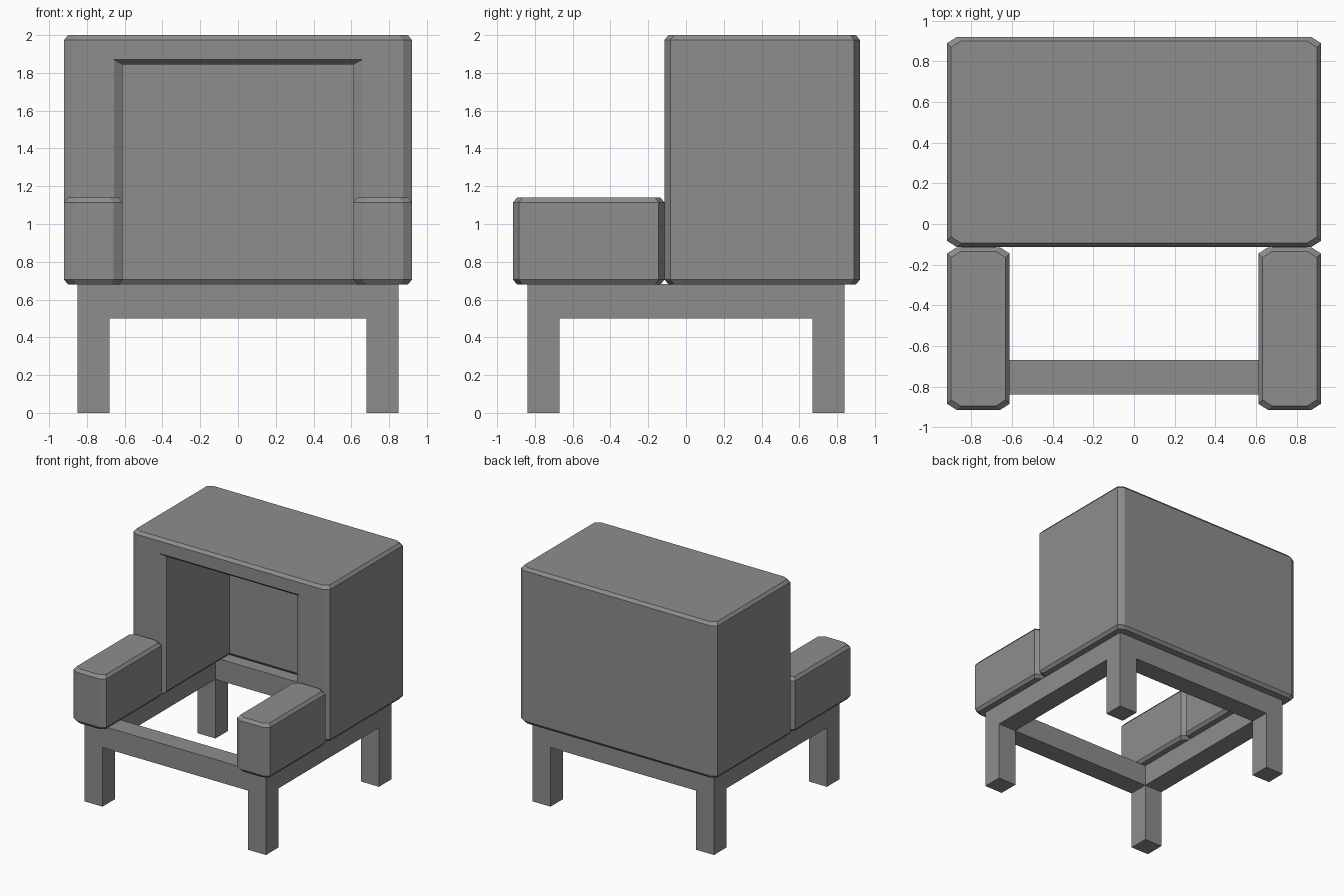
import bpy
import bmesh

default = bpy.data.objects.get("Cube")
if default:
    bpy.data.objects.remove(default, do_unlink=True)

grey = bpy.data.materials.new("mid_grey")
grey.use_nodes = True
colour = (0.27, 0.27, 0.27, 1)
grey.diffuse_color = colour
grey.node_tree.nodes["Principled BSDF"].inputs["Base Color"].default_value = colour


def loft(name, rings):
    """Closed solid through a list of rings with equal point counts."""
    bm = bmesh.new()
    loops = [[bm.verts.new(p) for p in ring] for ring in rings]
    bm.faces.new(loops[0])
    bm.faces.new(loops[-1])
    for a, b in zip(loops, loops[1:]):
        for i in range(len(a)):
            j = (i + 1) % len(a)
            bm.faces.new((a[i], a[j], b[j], b[i]))
    bmesh.ops.recalc_face_normals(bm, faces=bm.faces)
    mesh = bpy.data.meshes.new(name)
    bm.to_mesh(mesh)
    bm.free()
    mesh.materials.append(grey)
    obj = bpy.data.objects.new(name, mesh)
    bpy.context.collection.objects.link(obj)
    return obj


def rect(x, y0, y1, z):
    return [(-x, y0, z), (x, y0, z), (x, y1, z), (-x, y1, z)]


def box(name, x, y, z0, z1):
    return loft(name, [rect(x, -y, y, z0), rect(x, -y, y, z1)])


def cushion(name, x0, x1, y0, y1, z0, z1):
    """Block with chamfered corners and rims."""
    cx, cy, rim, rise = 0.047, 0.03, 0.02, 0.025

    def ring(z, d):
        a, b, c, e = x0 + d, x1 - d, y0 + d, y1 - d
        return [(a + cx, c, z), (b - cx, c, z), (b, c + cy, z), (b, e - cy, z),
                (b - cx, e, z), (a + cx, e, z), (a, e - cy, z), (a, c + cy, z)]

    return loft(name, [ring(z0, rim), ring(z0 + rise, 0),
                       ring(z1 - rise, 0), ring(z1, rim)])


def cut(obj, cutter):
    cutter.hide_render = True
    mod = obj.modifiers.new("cut", "BOOLEAN")
    mod.operation = "DIFFERENCE"
    mod.solver = "EXACT"
    mod.object = cutter
    bpy.context.view_layer.objects.active = obj
    bpy.ops.object.modifier_apply(modifier=mod.name)
    bpy.data.objects.remove(cutter, do_unlink=True)


# Base frame: four legs joined by rails, open in the middle
frame = box("base_frame", 0.85, 0.84, 0, 0.682)
cut(frame, box("centre_cutter", 0.68, 0.67, -0.2, 1))
cut(frame, box("side_cutter", 1.5, 0.67, -0.2, 0.5))
cut(frame, box("front_cutter", 0.68, 1.5, -0.2, 0.5))

# Hooded shell with an alcove open at the front and bottom
hood = cushion("hood_shell", -0.92, 0.92, -0.113, 0.92, 0.68, 2.0)


def arch(y, grow):
    x, z = 0.612 + 0.045 * grow, 1.845 + 0.025 * grow
    return [(-x, y, 0.4), (x, y, 0.4), (x, y, z), (-x, y, z)]


# Alcove flares out over the front chamfer
cut(hood, loft("alcove_cutter", [arch(-0.143, 2), arch(-0.083, 0), arch(0.76, 0)]))
# Chamfer along the lower inner edges
cut(hood, loft("lower_cutter", [rect(0.652, -0.4, 0.8, 0.655),
                                rect(0.602, -0.4, 0.75, 0.718)]))

# Armrests
for side, x0 in (("right", -0.92), ("left", 0.612)):
    cushion(side + "_armrest", x0, x0 + 0.308, -0.915, -0.115, 0.68, 1.14)
